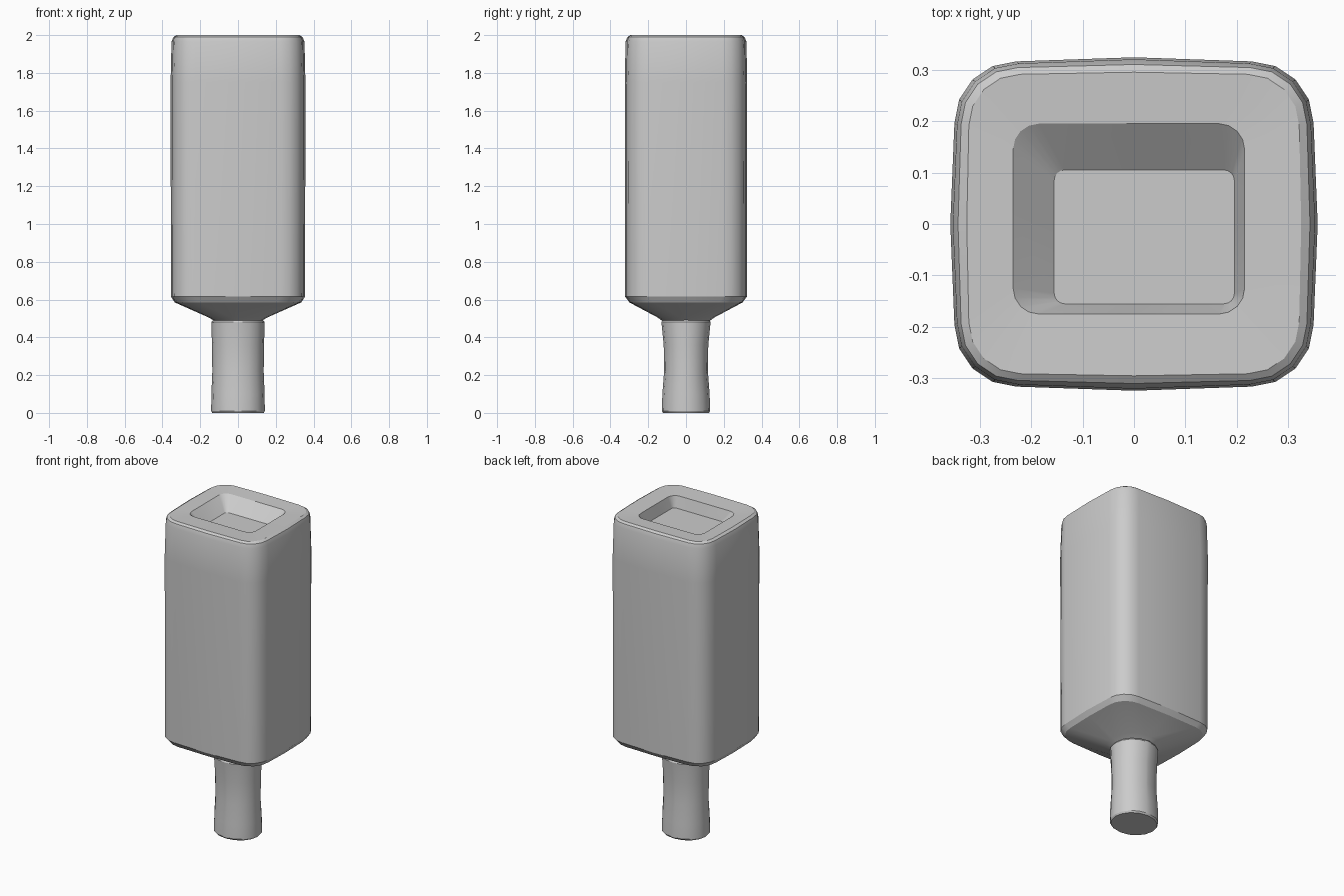
import bpy, bmesh, math

if "Cube" in bpy.data.objects:
    bpy.data.objects.remove(bpy.data.objects["Cube"])

SEG = 4  # segments per rounded corner


def ring(z, hx, hy, r, cx=0.0, cy=0.0, bulge=0.0):
    """Rounded rectangle outline with slightly bulging sides."""
    rx, ry = min(r, hx), min(r, hy)
    pts = []
    for q, (sx, sy) in enumerate([(1, 1), (-1, 1), (-1, -1), (1, -1)]):
        for i in range(SEG + 1):
            a = math.pi / 2 * (q + i / SEG)
            pts.append((cx + sx * (hx - bulge - rx) + rx * math.cos(a),
                        cy + sy * (hy - bulge - ry) + ry * math.sin(a), z))
        # middle of the side that follows this corner
        mx, my = [(0, 1), (-1, 0), (0, -1), (1, 0)][q]
        pts.append((cx + mx * hx, cy + my * hy, z))
    return pts


def loft(name, rings):
    bm = bmesh.new()
    loops = [[bm.verts.new(p) for p in r] for r in rings]
    n = len(loops[0])
    for a, b in zip(loops, loops[1:]):
        for i in range(n):
            j = (i + 1) % n
            bm.faces.new((a[i], a[j], b[j], b[i]))
    bm.faces.new(loops[0][::-1])
    bm.faces.new(loops[-1])
    bmesh.ops.remove_doubles(bm, verts=bm.verts, dist=0.0005)
    bmesh.ops.recalc_face_normals(bm, faces=bm.faces)
    me = bpy.data.meshes.new(name)
    bm.to_mesh(me)
    bm.free()
    ob = bpy.data.objects.new(name, me)
    bpy.context.collection.objects.link(ob)
    bpy.context.view_layer.objects.active = ob
    ob.select_set(True)
    bpy.ops.object.shade_smooth_by_angle(angle=math.radians(25))
    ob.select_set(False)
    return ob


# Square bottle body: shoulder, straight walls, rounded rim and base recess
loft("bottle_body", [
    ring(0.49, 0.13, 0.13, 0.12),
    ring(0.505, 0.155, 0.15, 0.12),
    ring(0.585, 0.335, 0.30, 0.12, bulge=0.005),
    ring(0.615, 0.355, 0.322, 0.12, bulge=0.008),
    ring(1.75, 0.357, 0.324, 0.12, bulge=0.008),
    ring(1.965, 0.352, 0.32, 0.12, bulge=0.008),
    ring(1.99, 0.342, 0.31, 0.11, bulge=0.006),
    ring(2.0, 0.325, 0.295, 0.10, bulge=0.004),
    ring(1.995, 0.225, 0.185, 0.05, -0.01, 0.01),
    ring(1.925, 0.175, 0.13, 0.02, 0.02, -0.025),
])

# Neck, slightly waisted
loft("bottle_neck", [
    ring(0.0, 0.137, 0.122, 0.13),
    ring(0.01, 0.142, 0.128, 0.13),
    ring(0.10, 0.141, 0.125, 0.13),
    ring(0.22, 0.136, 0.116, 0.13),
    ring(0.36, 0.138, 0.118, 0.13),
    ring(0.48, 0.141, 0.130, 0.13),
    ring(0.50, 0.125, 0.120, 0.12),
])
